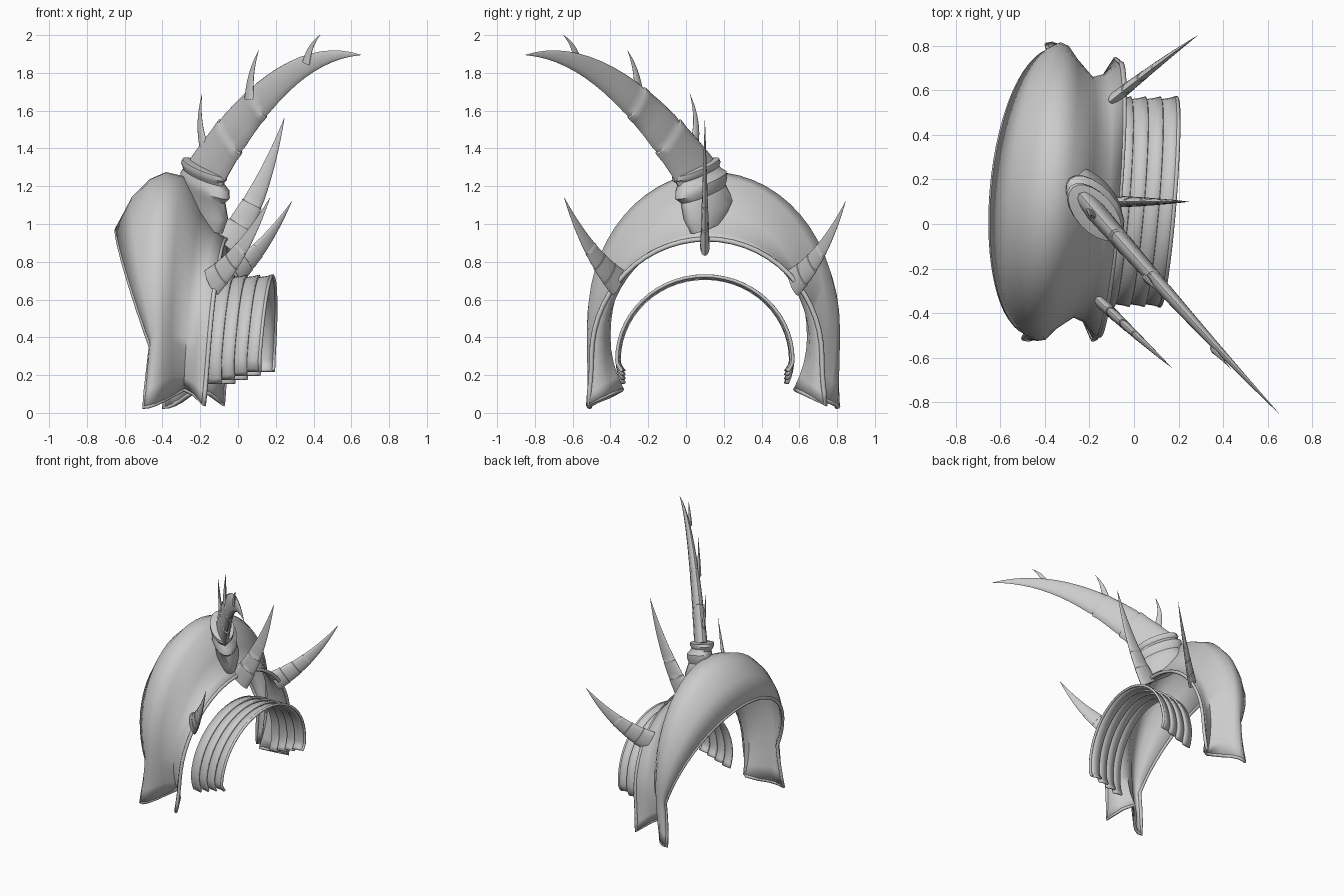
import bpy, bmesh
from math import sin, cos, pi
from mathutils import Vector

cube = bpy.data.objects.get("Cube")
if cube:
    bpy.data.objects.remove(cube, do_unlink=True)

UP = Vector((0, 0, 1))
TWIST = 0.08       # the arches turn slightly about the vertical
ARC, LEG = 14, 4   # steps in the half arch and in the straight leg

metal = bpy.data.materials.new("plain grey")
metal.use_nodes = True
metal.diffuse_color = (0.6, 0.6, 0.6, 1)
metal.node_tree.nodes["Principled BSDF"].inputs["Base Color"].default_value = (0.6, 0.6, 0.6, 1)


def finish(obj, angle=40):
    """Give an object its material and smooth shading."""
    obj.data.materials.append(metal)
    bpy.context.collection.objects.link(obj)
    if obj.type == 'MESH':
        bpy.ops.object.select_all(action='DESELECT')
        bpy.context.view_layer.objects.active = obj
        obj.select_set(True)
        bpy.ops.object.shade_smooth_by_angle(angle=angle * pi / 180)
    return obj


def loft(name, rows, closed, caps=False):
    """Skin a list of equally long point rows."""
    bm = bmesh.new()
    grid = [[bm.verts.new(p) for p in row] for row in rows]
    n = len(rows[0])
    for low, high in zip(grid, grid[1:]):
        for i in range(n if closed else n - 1):
            j = (i + 1) % n
            bm.faces.new((low[i], low[j], high[j], high[i]))
    if caps:
        bm.faces.new(grid[0])
        bm.faces.new(grid[-1])
    bmesh.ops.recalc_face_normals(bm, faces=bm.faces)
    mesh = bpy.data.meshes.new(name)
    bm.to_mesh(mesh)
    bm.free()
    return bpy.data.objects.new(name, mesh)


def arch_rail(cy, x_top, x_side, x_foot, z_top, z_side, w, w_foot, z_foot):
    """Points from the front foot over the top to the rear foot."""
    half = []
    for i in range(ARC + 1):
        a = pi / 2 * i / ARC
        half.append((x_side + (x_top - x_side) * cos(a), w * sin(a),
                     z_side + (z_top - z_side) * cos(a)))
    for i in range(1, LEG + 1):
        f = i / LEG
        half.append((x_side + (x_foot - x_side) * f, w + (w_foot - w) * f * f,
                     z_side + (z_foot - z_side) * f))
    points = [(x, -y, z) for x, y, z in reversed(half)] + half[1:]
    return [Vector((x + TWIST * y, cy + y, z)) for x, y, z in points]


def plate(name, rails, thickness):
    obj = finish(loft(name, rails, False), 55)
    solid = obj.modifiers.new("thickness", 'SOLIDIFY')
    solid.thickness = thickness
    solid.offset = 0


def bead(name, points, radius, cyclic=False):
    """Rounded border that follows a line of points."""
    curve = bpy.data.curves.new(name, 'CURVE')
    curve.dimensions = '3D'
    curve.bevel_depth = radius
    curve.bevel_resolution = 1
    curve.use_fill_caps = True
    spline = curve.splines.new('POLY')
    spline.points.add(len(points) - 1)
    for target, p in zip(spline.points, points):
        target.co = (*p, 1)
    spline.use_cyclic_u = cyclic
    finish(bpy.data.objects.new(name, curve))


def ring(centre, tangent, side, tall, thin, sides=14):
    normal = tangent.cross(side).normalized()
    return [centre + normal * (tall * cos(2 * pi * i / sides))
            + side * (thin * sin(2 * pi * i / sides)) for i in range(sides)]


def horn(name, base, bend, tip, radius, flat, seams=(), heading=None):
    """Flattened curved horn whose lower part is made of sleeves."""
    base, bend, tip = Vector(base), Vector(bend), Vector(tip)
    side = (heading or tip - base).cross(UP).normalized()
    stops = [(i / 16, 1) for i in range(17)]
    for s in seams:
        stops += [(s - 0.025, 1.02), (s, 1.05), (s + 0.004, 0.96)]
    rows = []
    for t, swell in sorted(stops):
        centre = base * (1 - t) ** 2 + bend * (2 * t * (1 - t)) + tip * t ** 2
        tangent = ((bend - base) * (1 - t) + (tip - bend) * t).normalized()
        r = max(radius * (1 - t) ** 0.9 * swell, 0.001)
        rows.append(ring(centre, tangent, side, r, r * flat))
    finish(loft(name, rows, True, True), 35)


# Main shell: outer edge, dome, crest, valley, flared rim
shell_rails = [arch_rail(*r) for r in (
    (.145, -.635, -.41, -.445, .98, .35, .63, .655, .03),
    (.145, -.55, -.4, -.42, 1.14, .4, .65, .66, .035),
    (.145, -.46, -.38, -.39, 1.23, .45, .66, .65, .045),
    (.14, -.38, -.35, -.35, 1.265, .5, .65, .61, .065),
    (.135, -.29, -.31, -.31, 1.245, .5, .6, .54, .09),
    (.12, -.2, -.23, -.25, 1.07, .4, .53, .46, .125),
    (.115, -.12, -.17, -.19, .95, .35, .55, .52, .1),
    (.11, -.065, -.11, -.13, .92, .3, .61, .63, .045))]
plate("shoulder_shell", shell_rails, 0.02)
border = (shell_rails[0] + [r[-1] for r in shell_rails[1:-1]]
          + shell_rails[-1][::-1] + [r[0] for r in shell_rails[-2:0:-1]])
bead("shell_border", border, 0.013, True)

# Overlapping arm bands, each flaring a little over the next
for k in range(4):
    x = -0.095 + 0.067 * k
    foot = 0.155 + 0.022 * k
    rails = []
    for dx, grow in ((0, -0.006), (0.045, 0), (0.075, 0.008)):
        rails.append(arch_rail(0.1, x + dx, x + dx - 0.03, x + dx - 0.03,
                               0.717 + grow, 0.28, 0.458 + grow, 0.43 + grow, foot))
    plate("arm_band_%d" % (k + 1), rails, 0.014)
bead("arm_band_border", rails[-1], 0.01)

# Pedestal and collars under the main horn
heading = Vector((0.82, -0.9, 0)).normalized()
side = heading.cross(UP)
axis = (heading * 0.35 + UP).normalized()
profile = (
    (-.17, .12, .99, .125, .06), (-.18, .12, 1.08, .175, .085),
    (-.18, .09, 1.16, .155, .075), (-.175, .08, 1.19, .18, .09),
    (-.175, .08, 1.225, .175, .09), (-.18, .07, 1.25, .15, .075),
    (-.185, .06, 1.265, .15, .075), (-.18, .055, 1.28, .165, .085),
    (-.175, .05, 1.3, .16, .085), (-.17, .045, 1.305, .12, .05))
rows = [ring(Vector(p[:3]), axis, side, p[3], p[4], 20) for p in profile]
finish(loft("horn_pedestal", rows, True, True))

# Main horn with its three thorns
horn("main_horn", (-.175, .06, 1.26), (.24, -.42, 1.945), (.65, -.85, 1.895), .142, .33, (.16, .34))
thorns = (((-.17, .03, 1.38), (-.22, .08, 1.52), (-.19, .02, 1.69), .035),
          ((.06, -.25, 1.66), (.06, -.25, 1.8), (.11, -.31, 1.92), .034),
          ((.36, -.57, 1.85), (.38, -.59, 1.95), (.435, -.65, 2), .027))
for name, (base, bend, tip, radius) in zip(("lower", "middle", "upper"), thorns):
    horn(name + "_thorn", base, bend, tip, radius, .45, heading=heading)

# Rim spikes
horn("centre_spike", (-.06, .1, .88), (.13, .1, 1.15), (.245, .1, 1.56), .085, .3, (.2, .38))
horn("front_spike", (-.14, -.36, .69), (.03, -.52, .84), (.17, -.645, 1.14), .08, .34, (.15, .32, .48))
horn("rear_spike", (-.08, .57, .69), (.12, .73, .83), (.285, .845, 1.12), .08, .34, (.15, .32, .48))
